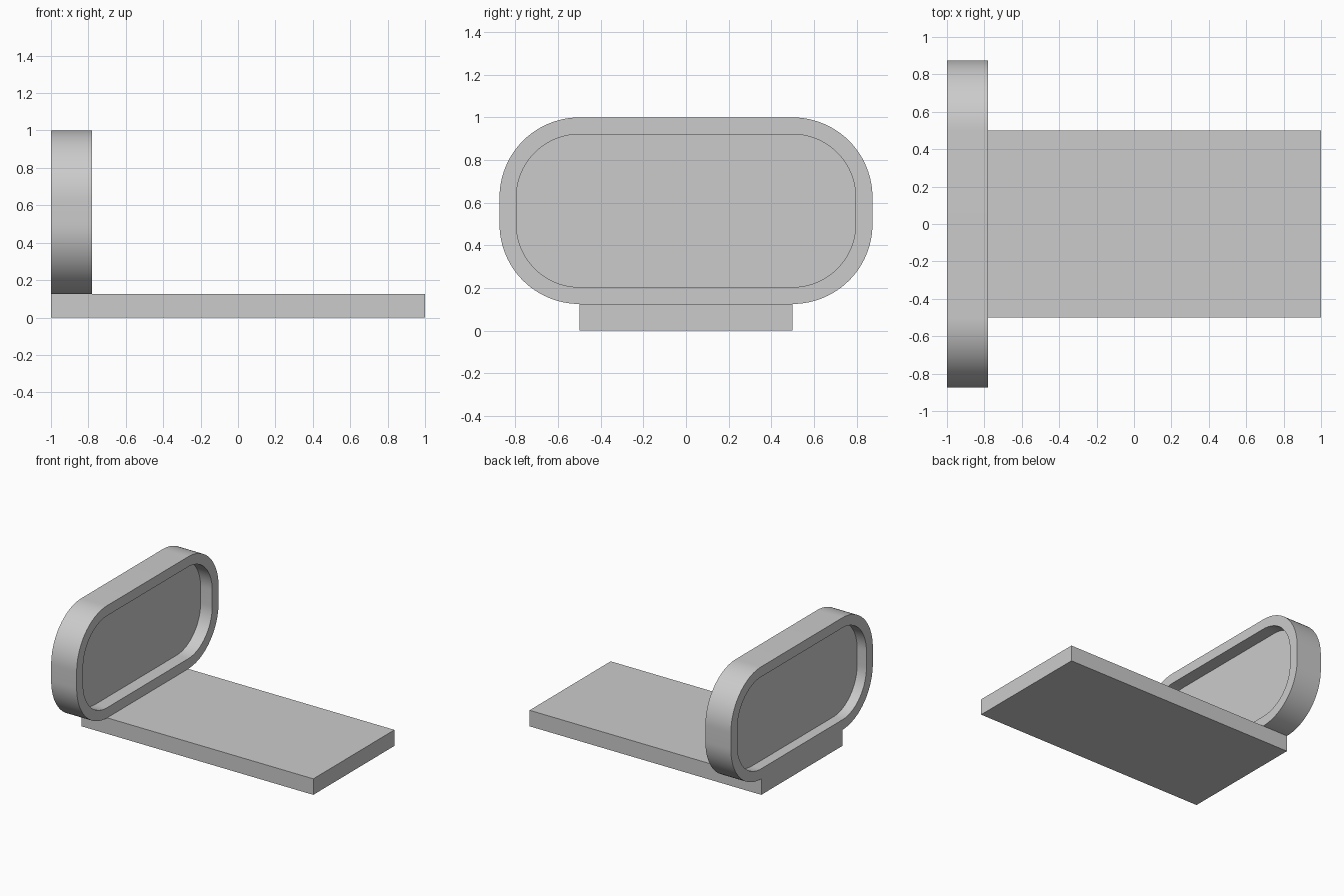
import bpy, bmesh
from math import sin, cos, pi

cube = bpy.data.objects.get("Cube")
if cube:
    bpy.data.objects.remove(cube, do_unlink=True)

gray = bpy.data.materials.new("light gray")
gray.use_nodes = True
color = (0.6, 0.6, 0.6, 1)
gray.diffuse_color = color
gray.node_tree.nodes["Principled BSDF"].inputs["Base Color"].default_value = color


def make_object(name, bm):
    bmesh.ops.recalc_face_normals(bm, faces=bm.faces)
    mesh = bpy.data.meshes.new(name)
    bm.to_mesh(mesh)
    bm.free()
    mesh.materials.append(gray)
    obj = bpy.data.objects.new(name, mesh)
    bpy.context.collection.objects.link(obj)
    return obj


def rounded_loop(bm, x, radius, steps=24):
    """Rounded rectangle across the board, concentric for every radius."""
    half_y, half_z, mid_z = 0.5, 0.0625, 0.5625
    verts = []
    for corner, (sy, sz) in enumerate([(1, 1), (-1, 1), (-1, -1), (1, -1)]):
        for i in range(steps + 1):
            a = (corner + i / steps) * pi / 2
            verts.append(bm.verts.new((x, sy * half_y + radius * cos(a),
                                       mid_z + sz * half_z + radius * sin(a))))
    return verts


# Flat base
bm = bmesh.new()
bmesh.ops.create_cube(bm, size=1)
for v in bm.verts:
    v.co = (v.co.x * 2, v.co.y, (v.co.z + 0.5) * 0.125)
make_object("base_plate", bm)

# Upright board with a rim and a recessed panel on both sides
outer, inner = 0.375, 0.296
back, front = -1.0, -0.78
back_panel, front_panel = back + 0.08, front - 0.10
bm = bmesh.new()
loops = [rounded_loop(bm, x, r) for x, r in (
    (back_panel, inner), (back, inner), (back, outer),
    (front, outer), (front, inner), (front_panel, inner))]
for a, b in zip(loops, loops[1:]):
    for i in range(len(a)):
        j = (i + 1) % len(a)
        bm.faces.new((a[i], a[j], b[j], b[i]))
bm.faces.new(loops[0])
bm.faces.new(loops[-1])
board = make_object("rimmed_board", bm)

bpy.ops.object.select_all(action="DESELECT")
board.select_set(True)
bpy.context.view_layer.objects.active = board
bpy.ops.object.shade_smooth_by_angle(angle=pi / 6)
